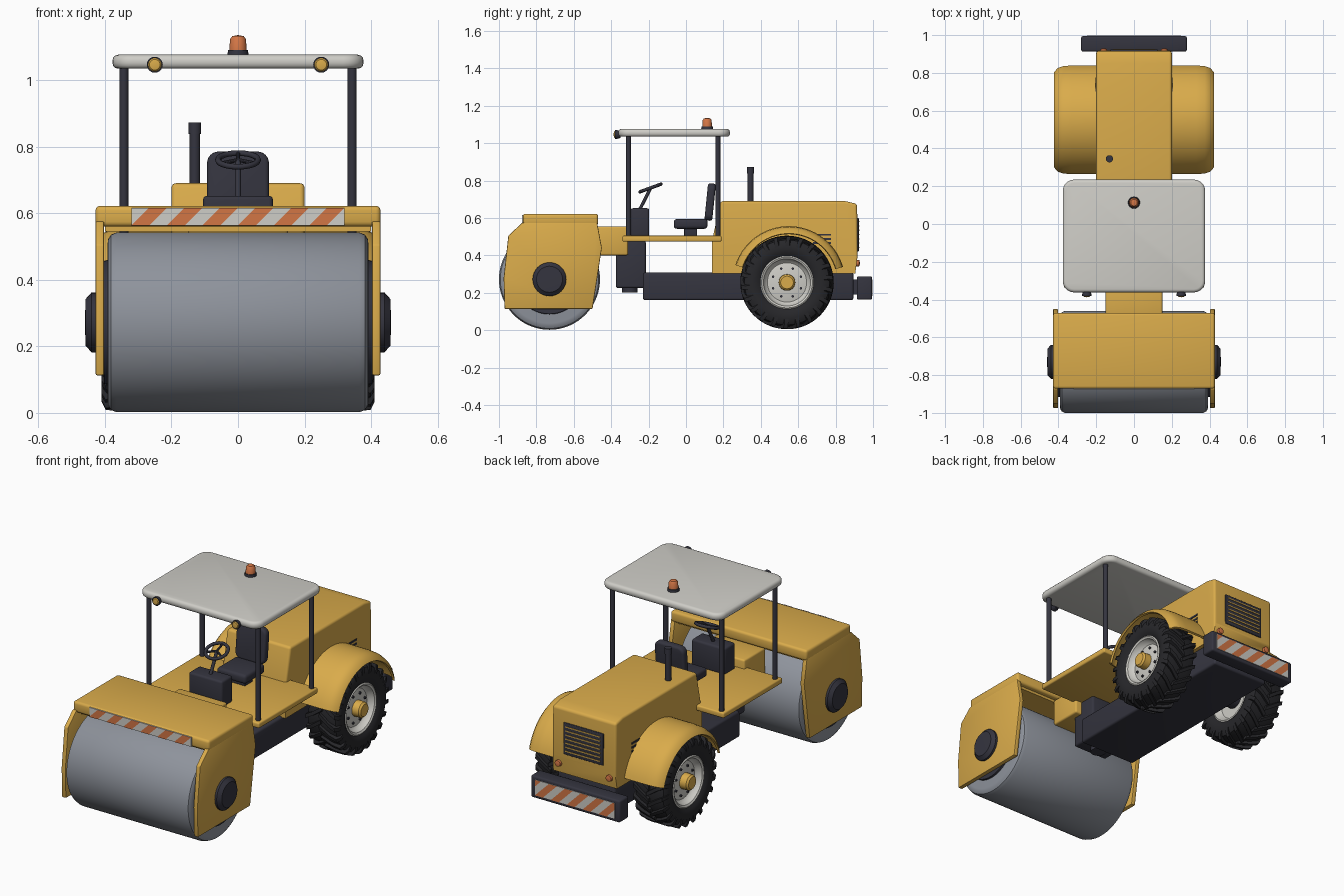
import bpy, bmesh, math
from mathutils import Vector, Matrix

if "Cube" in bpy.data.objects:
    bpy.data.objects.remove(bpy.data.objects["Cube"])


def material(name, r, g, b):
    m = bpy.data.materials.new(name)
    m.diffuse_color = (r, g, b, 1)
    m.use_nodes = True
    m.node_tree.nodes["Principled BSDF"].inputs["Base Color"].default_value = m.diffuse_color
    return m


YELLOW = material("body_yellow", 0.70, 0.41, 0.07)
DARK = material("dark_frame", 0.035, 0.035, 0.05)
RUBBER = material("tire_black", 0.02, 0.02, 0.023)
STEEL = material("drum_steel", 0.27, 0.29, 0.33)
WHITE = material("off_white", 0.62, 0.61, 0.57)
ORANGE = material("signal_orange", 0.65, 0.18, 0.06)


def finish(bm, name, mat, angle=35, normals=True):
    bmesh.ops.remove_doubles(bm, verts=bm.verts, dist=1e-5)
    if normals:
        bmesh.ops.recalc_face_normals(bm, faces=bm.faces)
    me = bpy.data.meshes.new(name)
    bm.to_mesh(me)
    bm.free()
    me.materials.append(mat)
    for p in me.polygons:
        p.use_smooth = True
    me.set_sharp_from_angle(angle=math.radians(angle))
    ob = bpy.data.objects.new(name, me)
    bpy.context.collection.objects.link(ob)
    return ob


def round_edges(bm, width, seg=3, rule=lambda e: True):
    edges = [e for e in bm.edges if e.calc_face_angle(0) > 0.6 and rule(e)]
    bmesh.ops.bevel(bm, geom=edges, offset=width, segments=seg, profile=0.5,
                    affect='EDGES', clamp_overlap=True)


def box(name, x, y, z, mat, bevel=0.008, corner=0, tilt=0):
    bm = bmesh.new()
    bmesh.ops.create_cube(bm, size=1)
    size = Vector((x[1] - x[0], y[1] - y[0], z[1] - z[0]))
    mid = Vector((x[1] + x[0], y[1] + y[0], z[1] + z[0])) / 2
    bmesh.ops.scale(bm, vec=size, verts=bm.verts)
    if corner:
        axis = min(range(3), key=lambda i: size[i])   # round the slab outline
        def along(e):
            d = e.verts[0].co - e.verts[1].co
            return abs(d[axis]) > 0.9 * d.length
        round_edges(bm, corner, 6, along)
    if bevel:
        round_edges(bm, bevel)
    bmesh.ops.transform(bm, verts=bm.verts,
                        matrix=Matrix.Translation(mid) @ Matrix.Rotation(tilt, 4, 'X'))
    return finish(bm, name, mat)


def prism(name, pts, x0, x1, mat, bevel=0.006, seg=3, rule=lambda e: True):
    """Outline in the side plane (y, z) extruded along x."""
    bm = bmesh.new()
    face = bm.faces.new([bm.verts.new((x0, y, z)) for y, z in pts])
    new = bmesh.ops.extrude_face_region(bm, geom=[face])['geom']
    bmesh.ops.translate(bm, vec=(x1 - x0, 0, 0),
                        verts=[v for v in new if isinstance(v, bmesh.types.BMVert)])
    bmesh.ops.recalc_face_normals(bm, faces=bm.faces)
    round_edges(bm, bevel, seg, rule)
    return finish(bm, name, mat)


def lathe(name, profile, origin, mat, axis=(1, 0, 0), n=48, arc=None, angle=35):
    """Revolve (distance along axis, radius); with arc, profile is a closed section."""
    bm = bmesh.new()
    a0, a1 = arc or (0, 2 * math.pi)
    rings = []
    for i in range(n + 1 if arc else n):
        a = a0 + (a1 - a0) * i / n
        rings.append([bm.verts.new((h, r * math.cos(a), r * math.sin(a))) for h, r in profile])
    m = len(profile)
    for i in range(n):
        p, q = rings[i], rings[(i + 1) % len(rings)]
        for j in range(m if arc else m - 1):
            k = (j + 1) % m
            bm.faces.new((p[j], p[k], q[k], q[j]))
    if arc:
        bm.faces.new(rings[0])
        bm.faces.new(rings[-1])
    bmesh.ops.remove_doubles(bm, verts=bm.verts, dist=1e-5)
    rot = Vector((1, 0, 0)).rotation_difference(Vector(axis)).to_matrix().to_4x4()
    bmesh.ops.transform(bm, matrix=Matrix.Translation(origin) @ rot, verts=bm.verts)
    return finish(bm, name, mat, angle)


def rod(name, a, b, r, mat, n=20):
    a, b = Vector(a), Vector(b)
    d = (b - a).length
    return lathe(name, [(0, 0), (0, r), (d, r), (d, 0)], a, mat, (b - a).normalized(), n)


def stripes(name, half, z0, z1, y, turn, count):
    """Striped warning plate: pale backing with slanted orange faces just in front."""
    box(name + "_plate", (-half, half), (y - 0.003, y + 0.003), (z0, z1), WHITE, 0)
    bm = bmesh.new()
    step, h = 2 * half / count, z1 - z0
    for i in range(-1, count + 1):
        a = -half + i * step
        w = step * 0.5
        bm.faces.new([bm.verts.new(c) for c in ((a, -0.005, z0), (a + w, -0.005, z0),
                      (a + w + h, -0.005, z1), (a + h, -0.005, z1))])
    for s in (-1, 1):
        bmesh.ops.bisect_plane(bm, geom=bm.verts[:] + bm.edges[:] + bm.faces[:],
                               plane_co=(s * half, 0, 0), plane_no=(s, 0, 0), clear_outer=True)
    bmesh.ops.transform(bm, verts=bm.verts,
                        matrix=Matrix.Translation((0, y, 0)) @ Matrix.Rotation(turn, 4, 'Z'))
    finish(bm, name + "_stripes", ORANGE, normals=False)


# Drum and its frame
D = (0, -0.73, 0.272)
lathe("drum", [(-0.392, 0), (-0.392, 0.235), (-0.39, 0.25), (-0.382, 0.263), (-0.365, 0.27),
               (0.365, 0.27), (0.382, 0.263), (0.39, 0.25), (0.392, 0.235), (0.392, 0)],
      D, STEEL, n=72)
box("drum_cover", (-0.428, 0.428), (-0.872, -0.47), (0.56, 0.622), YELLOW, 0.014)
box("drum_cover_underside", (-0.40, 0.40), (-0.84, -0.50), (0.545, 0.565), YELLOW, 0)
stripes("front_warning", 0.32, 0.563, 0.616, -0.874, 0, 6)
outline = [(-0.97, 0.113), (-0.50, 0.113), (-0.45, 0.44), (-0.475, 0.575),
           (-0.875, 0.575), (-0.95, 0.505), (-0.975, 0.28)]
for s, side in ((-1, "left"), (1, "right")):
    prism(side + "_drum_plate", outline, s * 0.402, s * 0.428, YELLOW, 0.005, 2)
    lathe(side + "_drum_end", [(s * 0.38, 0), (s * 0.38, 0.19), (s * 0.402, 0.185),
                               (s * 0.402, 0)], D, DARK)
    lathe(side + "_drum_hub", [(s * 0.41, 0), (s * 0.41, 0.09), (s * 0.44, 0.09),
                               (s * 0.458, 0.07), (s * 0.46, 0)], D, DARK, n=32)

# Articulated hitch and chassis
box("hitch_neck", (-0.15, 0.15), (-0.50, -0.31), (0.40, 0.555), YELLOW, 0.01)
box("hitch_block", (-0.11, 0.11), (-0.375, -0.215), (0.225, 0.48), DARK, 0.012)
rod("hitch_pin", (0, -0.30, 0.20), (0, -0.30, 0.24), 0.042, DARK)
box("chassis", (-0.18, 0.18), (-0.23, 0.895), (0.16, 0.308), DARK, 0.012)
box("rear_bumper", (-0.28, 0.28), (0.913, 0.995), (0.163, 0.288), DARK, 0.01)
box("bumper_mount", (-0.12, 0.12), (0.88, 0.93), (0.19, 0.27), DARK, 0)
stripes("rear_warning", 0.25, 0.182, 0.27, 0.995, math.pi, 5)

# Hood with grille, vents, tail lights and exhaust
prism("hood", [(0.14, 0.303), (0.14, 0.48), (0.185, 0.69), (0.85, 0.69), (0.915, 0.675),
               (0.918, 0.40), (0.905, 0.303)], -0.2, 0.2, YELLOW, 0.038, 5,
      lambda e: max(v.co.z for v in e.verts) > 0.5)
box("grille", (-0.125, 0.125), (0.905, 0.924), (0.42, 0.60), DARK, 0.004)
for i in range(7):
    z = 0.442 + i * 0.023
    box("grille_slat", (-0.11, 0.11), (0.922, 0.927), (z - 0.003, z + 0.003), YELLOW, 0)
for s, side in ((-1, "left"), (1, "right")):
    for z in (0.465, 0.487, 0.51):
        box(side + "_hood_vent", (s * 0.2 - 0.004, s * 0.2 + 0.004), (0.68, 0.775),
            (z - 0.005, z + 0.005), DARK, 0)
    lathe(side + "_tail_light", [(0, 0), (0, 0.019), (0.018, 0.017), (0.023, 0)],
          (s * 0.16, 0.908, 0.358), ORANGE, (0, 1, 0), 20)
lathe("exhaust", [(0, 0), (0, 0.016), (0.16, 0.016), (0.16, 0.019), (0.195, 0.019), (0.195, 0)],
      (-0.13, 0.345, 0.678), DARK, (0, 0, 1), 24)

# Operator station
box("platform", (-0.37, 0.37), (-0.34, 0.19), (0.473, 0.505), YELLOW, 0.008)
box("console", (-0.105, 0.105), (-0.295, -0.197), (0.50, 0.652), DARK, 0.012)
box("seat_pedestal", (-0.05, 0.05), (-0.01, 0.06), (0.50, 0.55), DARK, 0.004)
box("seat_cushion", (-0.092, 0.092), (-0.065, 0.115), (0.542, 0.594), DARK, 0.016)
box("seat_back", (-0.093, 0.093), (0.108, 0.15), (0.585, 0.785), DARK, 0.013, 0.035, -0.1)
rod("steering_column", (0, -0.25, 0.64), (0, -0.19, 0.758), 0.009, DARK)
wheel_axis = Vector((0, -math.sin(0.35), math.cos(0.35)))
ring = [(0.009 * math.sin(k * math.pi / 4), 0.06 + 0.009 * math.cos(k * math.pi / 4))
        for k in range(9)]
hub = Vector((0, -0.19, 0.76))
lathe("steering_wheel", ring, hub, DARK, wheel_axis, 32, angle=60)
for k in range(3):
    a = math.radians(90 + 120 * k)
    spoke = Vector((math.cos(a), math.sin(a) * math.cos(0.35), math.sin(a) * math.sin(0.35)))
    rod("steering_spoke", hub, hub + spoke * 0.06, 0.006, DARK, 10)

# Canopy, lamps and beacon
for s, side in ((-1, "left"), (1, "right")):
    for y, end in ((-0.308, "front"), (0.17, "rear")):
        rod(f"{side}_{end}_post", (s * 0.343, y, 0.49), (s * 0.343, y, 1.05), 0.0135, DARK)
    lathe(side + "_lamp_housing", [(0, 0), (0, 0.018), (0.02, 0.024), (0.03, 0.024), (0.03, 0)],
          (s * 0.25, -0.35, 1.046), DARK, (0, -1, 0), 24)
    lathe(side + "_lamp_lens", [(0, 0), (0, 0.021), (0.006, 0.016), (0.009, 0)],
          (s * 0.25, -0.379, 1.046), YELLOW, (0, -1, 0), 24)
box("canopy", (-0.377, 0.377), (-0.362, 0.235), (1.034, 1.076), WHITE, 0.017, 0.06)
lathe("beacon_base", [(0, 0), (0, 0.032), (0.018, 0.03), (0.018, 0)], (0, 0.113, 1.072),
      DARK, (0, 0, 1), 24)
lathe("beacon", [(0, 0), (0, 0.026), (0.035, 0.024), (0.044, 0.017), (0.047, 0)],
      (0, 0.113, 1.088), ORANGE, (0, 0, 1), 24)

# Rear axle, wheels and fenders
rod("rear_axle", (-0.28, 0.54, 0.255), (0.28, 0.54, 0.255), 0.055, DARK)
half_tire = [(0.082, 0.138), (0.094, 0.155), (0.1, 0.18), (0.097, 0.208), (0.086, 0.227),
             (0.05, 0.235)]
tire = half_tire + [(-h, r) for h, r in reversed(half_tire)]
LUGS = 22
for s, side in ((-1, "left"), (1, "right")):
    c = Vector((s * 0.308, 0.54, 0.255))
    lathe(side + "_tire", tire, c, RUBBER, n=64)
    # chevron lugs, each one a slanted bar swept through three sections
    bm = bmesh.new()
    for t in (-1, 1):
        for i in range(LUGS):
            base = 2 * math.pi * (i + (0.5 if t > 0 else 0)) / LUGS
            secs = []
            for h, da, top, low in ((-0.006, 0, 0.25, 0.225), (0.055, 0.17, 0.25, 0.225),
                                    (0.09, 0.25, 0.246, 0.215), (0.102, 0.27, 0.222, 0.195)):
                secs.append([bm.verts.new(c + Vector((t * h, r * math.cos(a), r * math.sin(a))))
                             for r, a in ((low, base + da - 0.055), (top, base + da - 0.045),
                                          (top, base + da + 0.045), (low, base + da + 0.055))])
            for p, q in zip(secs, secs[1:]):
                for j in range(4):
                    bm.faces.new((p[j], p[j - 1], q[j - 1], q[j]))
            bm.faces.new(secs[0])
            bm.faces.new(secs[-1])
    finish(bm, side + "_tire_lugs", RUBBER)
    lathe(side + "_rim", [(s * h, r) for h, r in (
        (-0.05, 0), (-0.05, 0.11), (-0.088, 0.135), (-0.085, 0.143), (0.085, 0.143), (0.09, 0.136),
        (0.084, 0.126), (0.06, 0.118), (0.05, 0.105), (0.06, 0.06), (0.06, 0))], c, WHITE)
    lathe(side + "_wheel_hub", [(s * h, r) for h, r in (
        (0.04, 0), (0.04, 0.045), (0.1, 0.043), (0.11, 0.034), (0.11, 0))], c, YELLOW, n=24)
    for k in range(8):
        a = math.pi * (k + 0.5) / 4
        p = c + Vector((s * 0.05, 0.08 * math.cos(a), 0.08 * math.sin(a)))
        rod(side + "_wheel_bolt", p, p + Vector((s * 0.014, 0, 0)), 0.007, DARK, 6)
    section = [(0.19, 0.288), (0.19, 0.301), (0.33, 0.301), (0.375, 0.297), (0.405, 0.286),
               (0.424, 0.262), (0.412, 0.258), (0.397, 0.275), (0.37, 0.285), (0.33, 0.288)]
    lathe(side + "_fender", [(s * h, r) for h, r in section], (0, 0.55, 0.255), YELLOW,
          n=32, arc=(math.radians(16), math.radians(162)))
